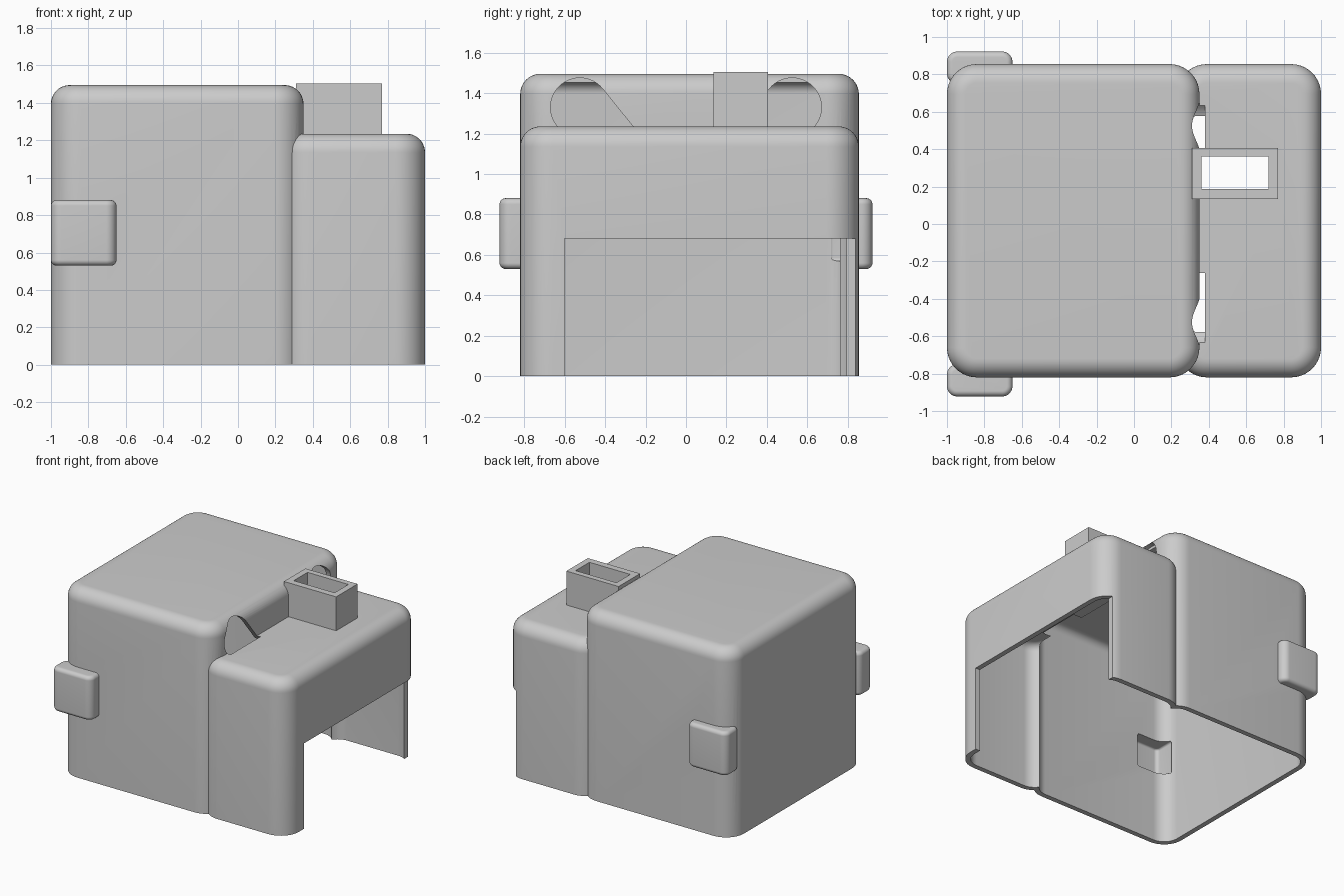
import bpy, bmesh, math

if "Cube" in bpy.data.objects:
    bpy.data.objects.remove(bpy.data.objects["Cube"], do_unlink=True)

WALL = 0.04
FRONT, BACK = -0.82, 0.855

grey = bpy.data.materials.new("light grey")
grey.use_nodes = True
grey.diffuse_color = (0.6, 0.6, 0.6, 1)
grey.node_tree.nodes["Principled BSDF"].inputs["Base Color"].default_value = (0.6, 0.6, 0.6, 1)


def finish(bm, name):
    bmesh.ops.recalc_face_normals(bm, faces=bm.faces[:])
    mesh = bpy.data.meshes.new(name)
    bm.to_mesh(mesh)
    bm.free()
    mesh.materials.append(grey)
    obj = bpy.data.objects.new(name, mesh)
    bpy.context.collection.objects.link(obj)
    return obj


def rounded_box(name, xs, ys, zs, side, top=0.0, bottom=0.0, steps=10):
    """Box with rounded upright edges and optional rounded top and bottom rims."""
    levels = []
    quarter = [math.pi / 2 * i / steps for i in range(steps + 1)]
    if bottom:
        levels += [(bottom * (1 - math.sin(a)), zs[0] + bottom * (1 - math.cos(a))) for a in quarter]
    else:
        levels.append((0, zs[0]))
    if top:
        levels += [(top * (1 - math.cos(a)), zs[1] - top * (1 - math.sin(a))) for a in quarter]
    else:
        levels.append((0, zs[1]))
    corners = [(xs[1] - side, ys[1] - side), (xs[0] + side, ys[1] - side),
               (xs[0] + side, ys[0] + side), (xs[1] - side, ys[0] + side)]
    bm = bmesh.new()
    rings = []
    for inset, z in levels:
        r = side - inset
        rings.append([bm.verts.new((cx + r * math.cos(a + k * math.pi / 2),
                                    cy + r * math.sin(a + k * math.pi / 2), z))
                      for k, (cx, cy) in enumerate(corners) for a in quarter])
    for low, high in zip(rings, rings[1:]):
        for i in range(len(low)):
            j = (i + 1) % len(low)
            bm.faces.new((low[i], low[j], high[j], high[i]))
    bm.faces.new(rings[0])
    bm.faces.new(rings[-1])
    return finish(bm, name)


def box(name, xs, ys, zs):
    bm = bmesh.new()
    bmesh.ops.create_cube(bm, size=1)
    for v in bm.verts:
        v.co = [span[0] if c < 0 else span[1] for c, span in zip(v.co, (xs, ys, zs))]
    return finish(bm, name)


def teardrop(name, side):
    """Round hole with a sloping tangent edge, extruded along x."""
    cy, cz, r = 0.525, 1.33, 0.145
    arc = [math.radians(39 + (270 - 39) * i / 28) for i in range(29)]
    outline = [(-cy + r * math.cos(a), cz + r * math.sin(a)) for a in arc]
    outline.append((-0.222, cz - r))
    bm = bmesh.new()
    face = bm.faces.new([bm.verts.new((0.27, -side * y, z)) for y, z in outline])
    ext = bmesh.ops.extrude_face_region(bm, geom=[face])["geom"]
    moved = [g for g in ext if isinstance(g, bmesh.types.BMVert)]
    bmesh.ops.translate(bm, verts=moved, vec=(0.11, 0, 0))
    return finish(bm, name)


def combine(target, other, operation):
    mod = target.modifiers.new("combine", "BOOLEAN")
    mod.operation, mod.solver, mod.object = operation, "EXACT", other
    graph = bpy.context.evaluated_depsgraph_get()
    mesh = bpy.data.meshes.new_from_object(target.evaluated_get(graph))
    target.modifiers.clear()
    target.data = mesh
    bpy.data.objects.remove(other, do_unlink=True)


def span(side, a, b):
    return sorted((side * a, side * b))


# Tall and low housings, with their hollow insides
inner_y = (FRONT + WALL, BACK - WALL)
housing = rounded_box("housing", (-1, 0.35), (FRONT, BACK), (0, 1.495), 0.16, 0.1)
add = [rounded_box("low_housing", (0.23, 1), (FRONT, BACK), (0, 1.235), 0.16, 0.1)]
cut = [rounded_box("tall_cavity", (-1 + WALL, 0.35 - WALL), inner_y, (-0.1, 1.495 - WALL), 0.12, 0.06),
       rounded_box("low_cavity", (0.23 + WALL, 1 - WALL), inner_y, (-0.1, 1.235 - WALL), 0.12, 0.06)]

# Rectangular chimney on the low roof, open through to the inside
add.append(box("chimney", (0.31, 0.77), (0.135, 0.405), (1.2, 1.505)))
cut.append(box("chimney_hole", (0.36, 0.72), (0.187, 0.36), (1.0, 1.6)))

# Side lugs with pockets, and teardrop openings in the step
for side in (-1, 1):
    add.append(rounded_box("lug", (-1, -0.65), span(side, 0.75, 0.922), (0.53, 0.88), 0.055, 0.03, 0.03))
    cut.append(rounded_box("lug_pocket", (-0.96, -0.69), span(side, 0.7, 0.882), (0.57, 0.84), 0.03, 0.015, 0.015))
    cut.append(teardrop("step_opening", side))

# Wide doorway in the low end
cut.append(box("doorway", (0.908, 1.1), (-0.6, 0.95), (-0.1, 0.68)))

for part in add:
    combine(housing, part, "UNION")
for part in cut:
    combine(housing, part, "DIFFERENCE")

bpy.ops.object.select_all(action="DESELECT")
housing.select_set(True)
bpy.context.view_layer.objects.active = housing
bpy.ops.object.shade_smooth_by_angle(angle=math.radians(30))
